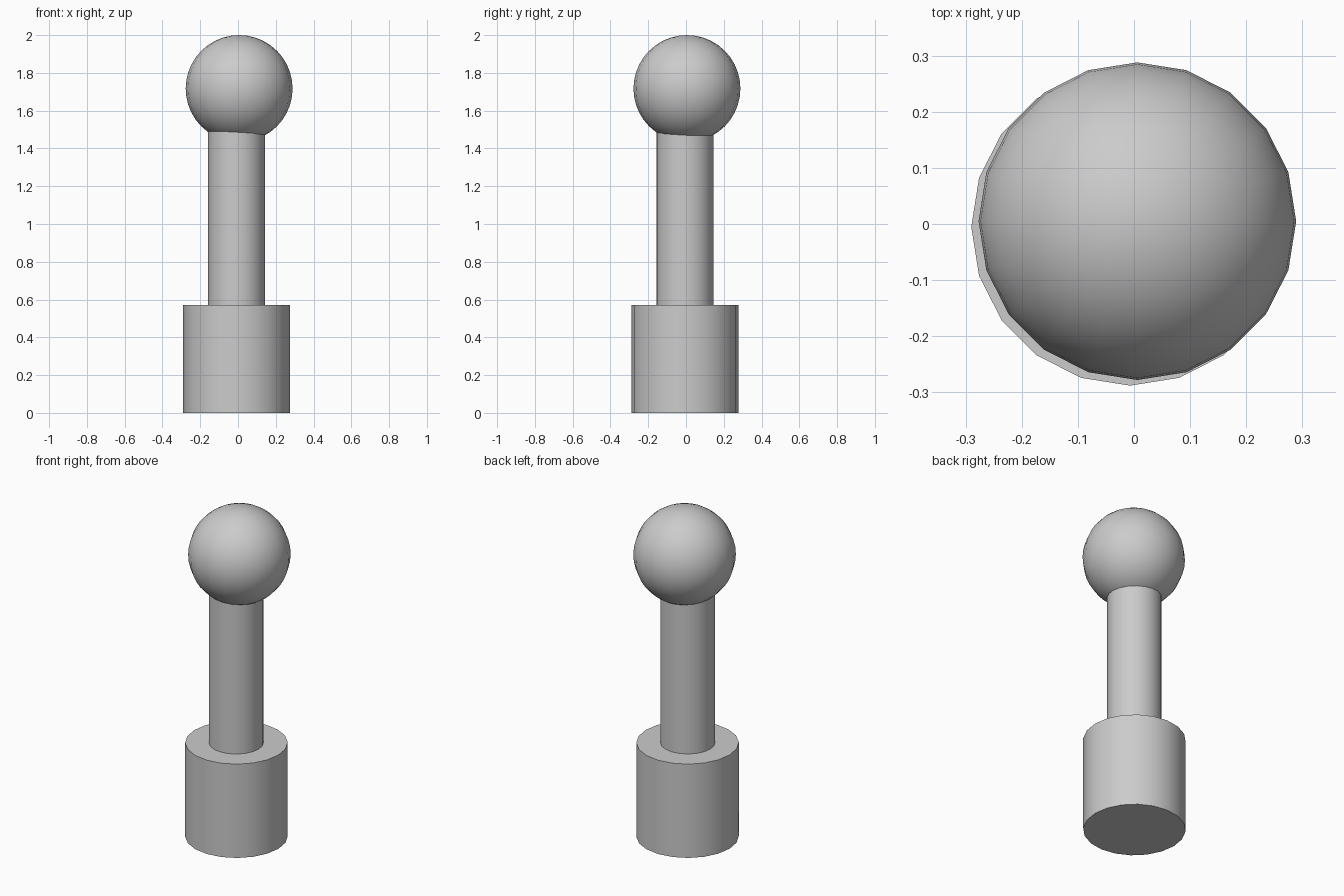
import bpy
from math import radians

if "Cube" in bpy.data.objects:
    bpy.data.objects.remove(bpy.data.objects["Cube"])

SIDES = 20


def smooth(name):
    obj = bpy.context.object
    obj.name = name
    bpy.ops.object.shade_smooth_by_angle(angle=radians(35))
    return obj


def cylinder(name, x, y, radius, z0, z1):
    bpy.ops.mesh.primitive_cylinder_add(
        vertices=SIDES, radius=radius, depth=z1 - z0,
        location=(x, y, (z0 + z1) / 2))
    return smooth(name)


# Wide foot and slim post share an axis
cylinder("base", -0.007, -0.005, 0.283, 0.0, 0.571)
cylinder("post", -0.008, -0.006, 0.151, 0.571, 1.52)

# Ball on top, very slightly off the post axis
bpy.ops.mesh.primitive_uv_sphere_add(
    segments=SIDES, ring_count=20, radius=0.283, location=(0.006, 0.005, 1.717))
smooth("ball")
